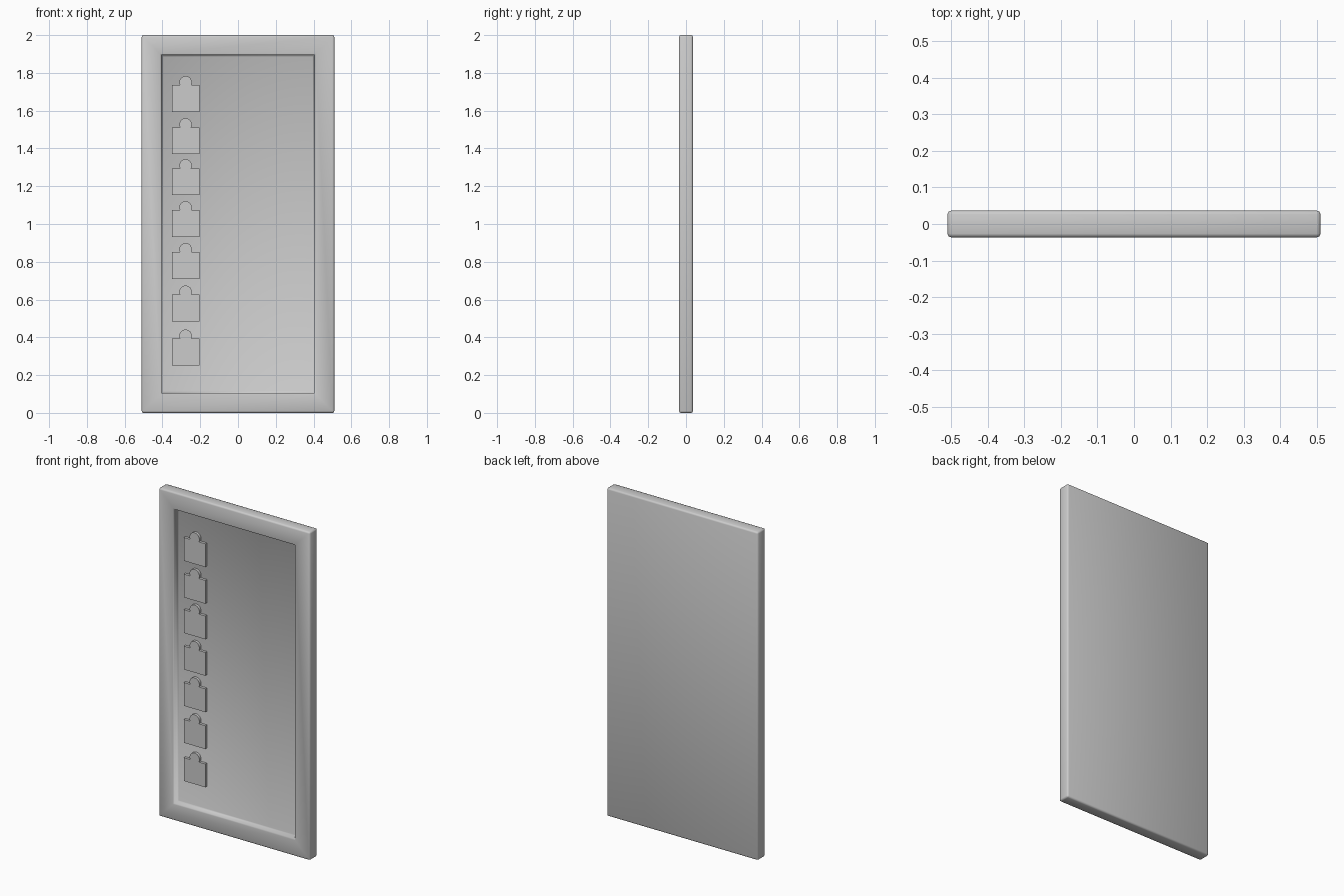
import bpy, bmesh, math

if "Cube" in bpy.data.objects:
    bpy.data.objects.remove(bpy.data.objects["Cube"])

HALF_T = 0.0365      # half the panel thickness
DEPTH = 0.03         # depth of the recess


def finish(bm, name, angle):
    bmesh.ops.recalc_face_normals(bm, faces=bm.faces)
    mesh = bpy.data.meshes.new(name)
    bm.to_mesh(mesh)
    bm.free()
    ob = bpy.data.objects.new(name, mesh)
    bpy.context.collection.objects.link(ob)
    bpy.ops.object.select_all(action='DESELECT')
    ob.select_set(True)
    bpy.context.view_layer.objects.active = ob
    bpy.ops.object.shade_smooth_by_angle(angle=math.radians(angle))
    return ob


# Panel: rounded slab with a soft-lipped recess in the front
bm = bmesh.new()
bmesh.ops.create_cube(bm, size=1)
for v in bm.verts:
    v.co.x *= 1.02
    v.co.y *= 2 * HALF_T
    v.co.z = (v.co.z + 0.5) * 2
bmesh.ops.bevel(bm, geom=bm.edges[:], offset=0.01, segments=2,
                profile=0.5, affect='EDGES')
bm.normal_update()
front = max((f for f in bm.faces if f.normal.y < -0.99), key=lambda f: f.calc_area())
for width, drop in ((0.088, 0), (0.006, 0.004), (0.005, DEPTH - 0.008), (0.006, 0.004)):
    bmesh.ops.inset_region(bm, faces=[front], thickness=width, use_even_offset=True)
    for v in front.verts:
        v.co.y += drop
finish(bm, "panel", 50)


# Puzzle pieces: square body with a round knob on top
def puzzle_piece(name, z0):
    half, height, r, rise = 0.0725, 0.142, 0.033, 0.015
    cx, cz = -0.2775, z0 + height + rise
    a0 = -math.asin(rise / r)
    n = 20
    pts = [(cx - half, z0), (cx + half, z0), (cx + half, z0 + height)]
    for i in range(n + 1):
        a = a0 + (math.pi - 2 * a0) * i / n
        pts.append((cx + r * math.cos(a), cz + r * math.sin(a)))
    pts.append((cx - half, z0 + height))
    bm = bmesh.new()
    back = -HALF_T + DEPTH + 0.002
    face = bm.faces.new([bm.verts.new((x, back, z)) for x, z in pts])
    ext = bmesh.ops.extrude_face_region(bm, geom=[face], use_keep_orig=True)
    for g in ext['geom']:
        if isinstance(g, bmesh.types.BMVert):
            g.co.y -= 0.018
    finish(bm, name, 30)


for i, z in enumerate((1.593, 1.37, 1.153, 0.931, 0.709, 0.484, 0.251)):
    puzzle_piece(f"puzzle_piece_{i + 1}", z)
